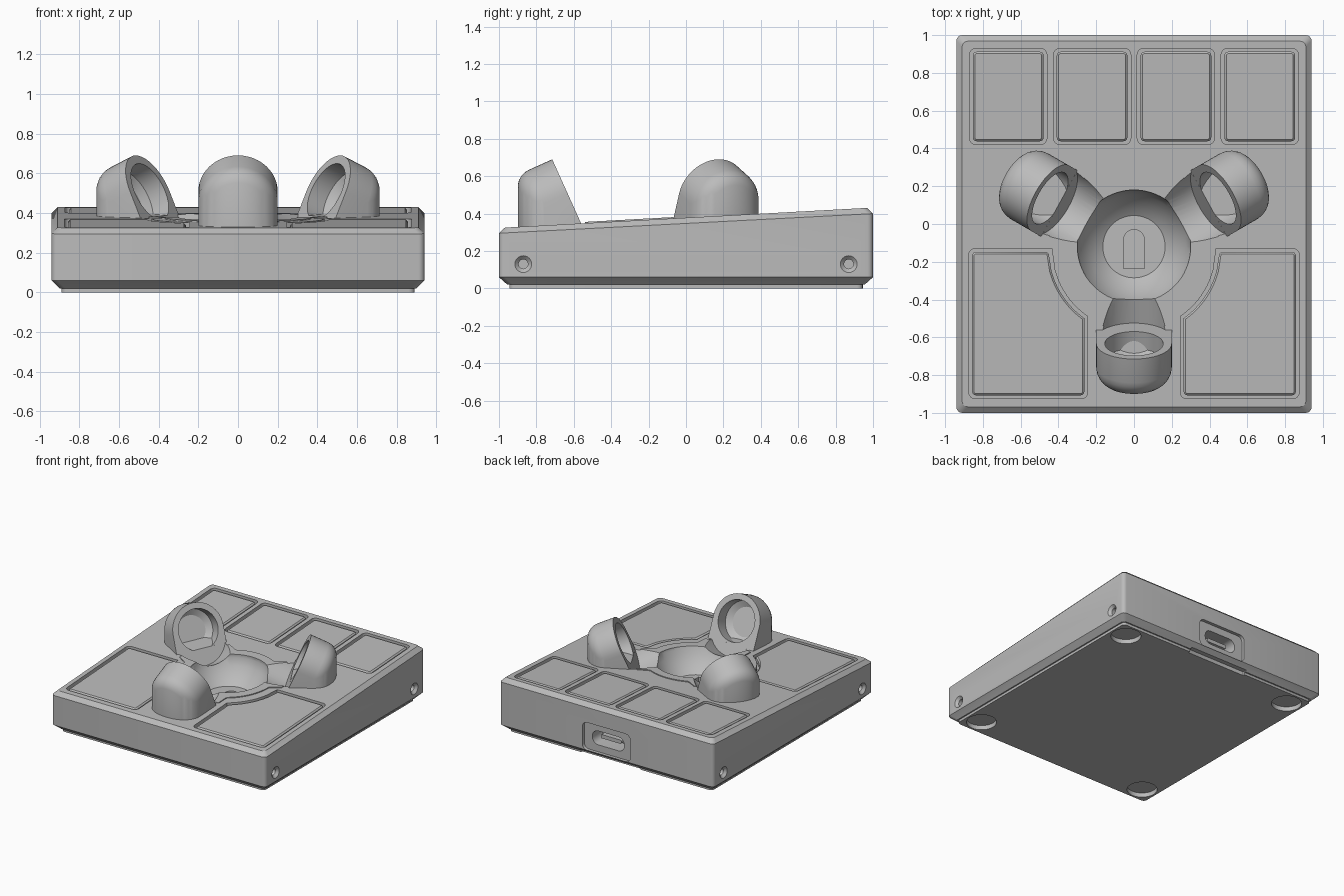
import bpy, bmesh
from math import pi, sin, cos, sqrt, radians
from mathutils import Vector, Matrix

cube = bpy.data.objects.get("Cube")
if cube:
    bpy.data.objects.remove(cube, do_unlink=True)

grey = bpy.data.materials.new("plain_grey")
grey.use_nodes = True
grey.diffuse_color = (0.5, 0.5, 0.5, 1)
grey.node_tree.nodes["Principled BSDF"].inputs["Base Color"].default_value = (0.5, 0.5, 0.5, 1)

HUB = Matrix.Translation((0, -0.12, 0))
AXIS = Vector((0, 0.91, 0.41)).normalized()      # direction a housing faces
MOUTH = Vector((0, -0.513, 0.508))               # mouth centre, relative to hub


def top_z(y):
    return 0.378 + 0.0543 * y


def finish(name, bm):
    bmesh.ops.recalc_face_normals(bm, faces=bm.faces)
    mesh = bpy.data.meshes.new(name)
    bm.to_mesh(mesh)
    bm.free()
    mesh.materials.append(grey)
    obj = bpy.data.objects.new(name, mesh)
    bpy.context.collection.objects.link(obj)
    return obj


def skin(name, rings, matrix=Matrix()):
    """Solid through equal-length rings of points, capped at both ends."""
    bm = bmesh.new()
    loops = [[bm.verts.new(matrix @ Vector(p)) for p in ring] for ring in rings]
    n = len(loops[0])
    for a, b in zip(loops, loops[1:]):
        for i in range(n):
            bm.faces.new((a[i], a[(i + 1) % n], b[(i + 1) % n], b[i]))
    bm.faces.new(loops[0][::-1])
    bm.faces.new(loops[-1])
    return finish(name, bm)


def circle(r, z, n=48):
    return [(r * cos(2 * pi * i / n), r * sin(2 * pi * i / n), z) for i in range(n)]


def lathe(name, profile, matrix=Matrix(), n=48):
    return skin(name, [circle(r, z, n) for r, z in profile], matrix)


def rounded(corners, steps=4):
    """Outline from (x, y, radius) corners; radius 0 keeps a plain point."""
    out = []
    for i, (x, y, r) in enumerate(corners):
        p = Vector((x, y))
        if r == 0:
            out.append(p)
            continue
        a = p + (Vector(corners[i - 1][:2]) - p).normalized() * r
        b = p + (Vector(corners[(i + 1) % len(corners)][:2]) - p).normalized() * r
        for k in range(steps + 1):
            t = k / steps * pi / 2
            out.append(a + (p - a) * sin(t) + (b - a - (p - a)) * (1 - cos(t)))
    return out


def rect(x0, x1, y0, y1, r):
    return rounded([(x0, y0, r), (x1, y0, r), (x1, y1, r), (x0, y1, r)])


def prism(name, outline, lo, hi, matrix=Matrix(), sloped=False):
    ring = lambda h: [(p[0], p[1], h + (top_z(p[1]) if sloped else 0)) for p in outline]
    return skin(name, [ring(lo), ring(hi)], matrix)


def cut(target, cutters):
    for c in cutters:
        mod = target.modifiers.new("cut", 'BOOLEAN')
        mod.operation, mod.solver, mod.object = 'DIFFERENCE', 'EXACT', c
        bpy.context.view_layer.update()
        dg = bpy.context.evaluated_depsgraph_get()
        mesh = bpy.data.meshes.new_from_object(target.evaluated_get(dg))
        target.modifiers.clear()
        target.data = mesh


def facing(point, direction):
    return Matrix.Translation(point) @ direction.to_track_quat('Z', 'Y').to_matrix().to_4x4()


# Case: wedge with chamfered rim and a stepped base
def case_ring(hx, hy, z):
    return [(p.x, p.y, z(p.y)) for p in rect(-hx, hx, -hy, hy, 0.03)]


case = skin("case", [
    case_ring(0.89, 0.945, lambda y: 0),
    case_ring(0.89, 0.945, lambda y: 0.02),
    case_ring(0.90, 0.955, lambda y: 0.02),
    case_ring(0.94, 1.0, lambda y: 0.06),
    case_ring(0.94, 1.0, lambda y: 0.3475 + 0.0525 * y),
    case_ring(0.91, 0.968, top_z)])

cutters, parts = [], [case]


# Keys: each sits in a slightly larger pocket
def key(name, shape):
    cutters.append(prism("pocket", shape(0, 0.035), -0.05, 0.1, sloped=True))
    obj = prism(name, shape(0.018, 0.02), -0.055, -0.002, sloped=True)
    bev = obj.modifiers.new("edge", 'BEVEL')
    bev.width, bev.segments, bev.limit_method, bev.angle_limit = 0.01, 1, 'ANGLE', radians(60)
    parts.append(obj)


def big_key(side):
    def shape(d, r):
        x0, x1, y0, y1, arc = 0.245 + d, 0.875 - d, -0.925 + d, -0.13 - d, 0.435 + d
        pts = [(x0, y0, r), (x1, y0, r), (x1, y1, r)]
        xa = sqrt(arc ** 2 - (y1 + 0.13) ** 2)
        for k in range(13):                       # concave edge around the bowl
            x = xa + (x0 - xa) * k / 12
            pts.append((x, -0.13 - sqrt(max(arc ** 2 - x * x, (y1 + 0.13) ** 2)), 0))
        return [(side * p[0], p[1]) for p in rounded(pts)]
    return shape


for i in range(4):
    cx = -0.666 + 0.444 * i
    key("back_key_%d" % (i + 1), lambda d, r, cx=cx:
        rect(cx - 0.205 + d, cx + 0.205 - d, 0.42 + d, 0.93 - d, r))
key("left_key", big_key(1))
key("right_key", big_key(-1))

# Bowl with sensor slot, and the thin pad round it flaring toward the housings
bowl = lathe("bowl_cutter", [(0.165, 0.2), (0.2, 0.225), (0.24, 0.268),
                             (0.275, 0.315), (0.3, 0.37), (0.3, 0.6)], HUB, 64)
cutters.append(prism("slot_cutter", rounded([(-0.055, -0.235, 0), (0.055, -0.235, 0),
               (0.055, -0.03, 0.054), (-0.055, -0.03, 0.054)], 8), 0.15, 0.25))
pad_outline = []
for i in range(144):
    t = 2 * pi * (i + 0.5) / 144
    d = (t + pi / 2 + pi / 3) % (2 * pi / 3) - pi / 3
    r = min(0.45, max(0.37, 0.2 / abs(sin(d))))
    pad_outline.append((r * cos(t), r * sin(t) - 0.12))
pad = prism("bowl_surround", pad_outline, -0.01, 0.007, sloped=True)
parts.append(pad)

# Bearing housings: domed hoods facing the bowl, with a channel below each mouth
channels = []
start = Vector((0, -0.362, 0.507)) - AXIS * 0.137
for k, name in enumerate(("front", "left", "right")):
    spin = HUB @ Matrix.Rotation(k * 2 * pi / 3, 4, 'Z')
    channels.append(lathe("channel_cutter", [(0.2, 0), (0.2, 0.6)], spin @ facing(start, AXIS)))
    bm = bmesh.new()
    profile = [(0.2, 0)] + [(0.1 + 0.1 * cos(a * pi / 12), 0.138 + 0.1 * sin(a * pi / 12))
                            for a in range(7)]
    hood = facing(MOUTH, -AXIS)
    drops = (Vector(), Vector((0, 0, -0.22)), Vector((0, 0.41, -0.91)) * 0.2)
    for drop in drops:
        for r, z in profile:
            for p in circle(r, z):
                bm.verts.new(hood @ Vector(p) + drop)
    bmesh.ops.convex_hull(bm, input=bm.verts[:])
    bmesh.ops.delete(bm, geom=[v for v in bm.verts if not v.link_faces], context='VERTS')
    bmesh.ops.dissolve_limit(bm, angle_limit=0.01, verts=bm.verts[:], edges=bm.edges[:])
    bmesh.ops.bisect_plane(bm, geom=bm.verts[:] + bm.edges[:] + bm.faces[:],
                           plane_co=(0, 0, 0.25), plane_no=(0, 0, 1), clear_inner=True)
    bmesh.ops.holes_fill(bm, edges=[e for e in bm.edges if e.is_boundary], sides=0)
    bm.transform(spin)
    housing = finish("bearing_housing_" + name, bm)
    bore = lathe("bore_cutter", [(0.11, -0.13), (0.155, -0.1), (0.155, 0.1)],
                 spin @ facing(MOUTH, AXIS))
    cut(housing, [bore])
    bpy.data.objects.remove(bore)
    parts.append(housing)

# Countersunk screw holes in both sides, round foot recesses underneath
for sx in (-1, 1):
    for sy in (-1, 1):
        cutters.append(lathe("screw_cutter", [(0.025, -0.07), (0.025, -0.02), (0.045, 0), (0.045, 0.02)],
                             facing((sx * 0.94, sy * 0.87, 0.13), Vector((sx, 0, 0))), 24))
        cutters.append(lathe("foot_cutter", [(0.11, -0.05), (0.11, 0.035)],
                             Matrix.Translation((sx * 0.765, sy * 0.82, 0)), 40))

# Cable port in the back wall, and the pry notch below it
port = Matrix.Translation((0, 1, 0.17)) @ Matrix.Rotation(pi / 2, 4, 'X')
cutters.append(prism("port_recess_cutter", rect(-0.21, 0.21, -0.11, 0.11, 0.04), -0.1, 0.025, port))
cutters.append(prism("port_cutter", rect(-0.14, 0.14, -0.055, 0.055, 0.05), -0.1, 0.15, port))
cutters.append(prism("notch_cutter", rect(-0.26, 0.26, 0.93, 1.05, 0.005), -0.02, 0.03))
parts.append(prism("port_tongue", rect(-0.09, 0.09, -0.015, 0.015, 0.01), 0.06, 0.16, port))

cut(case, [bowl] + channels + cutters)
cut(pad, [bowl] + channels)
for c in [bowl] + channels + cutters:
    bpy.data.objects.remove(c)

bpy.ops.object.select_all(action='DESELECT')
for obj in parts:
    obj.select_set(True)
bpy.context.view_layer.objects.active = case
bpy.ops.object.shade_smooth_by_angle(angle=radians(30))
